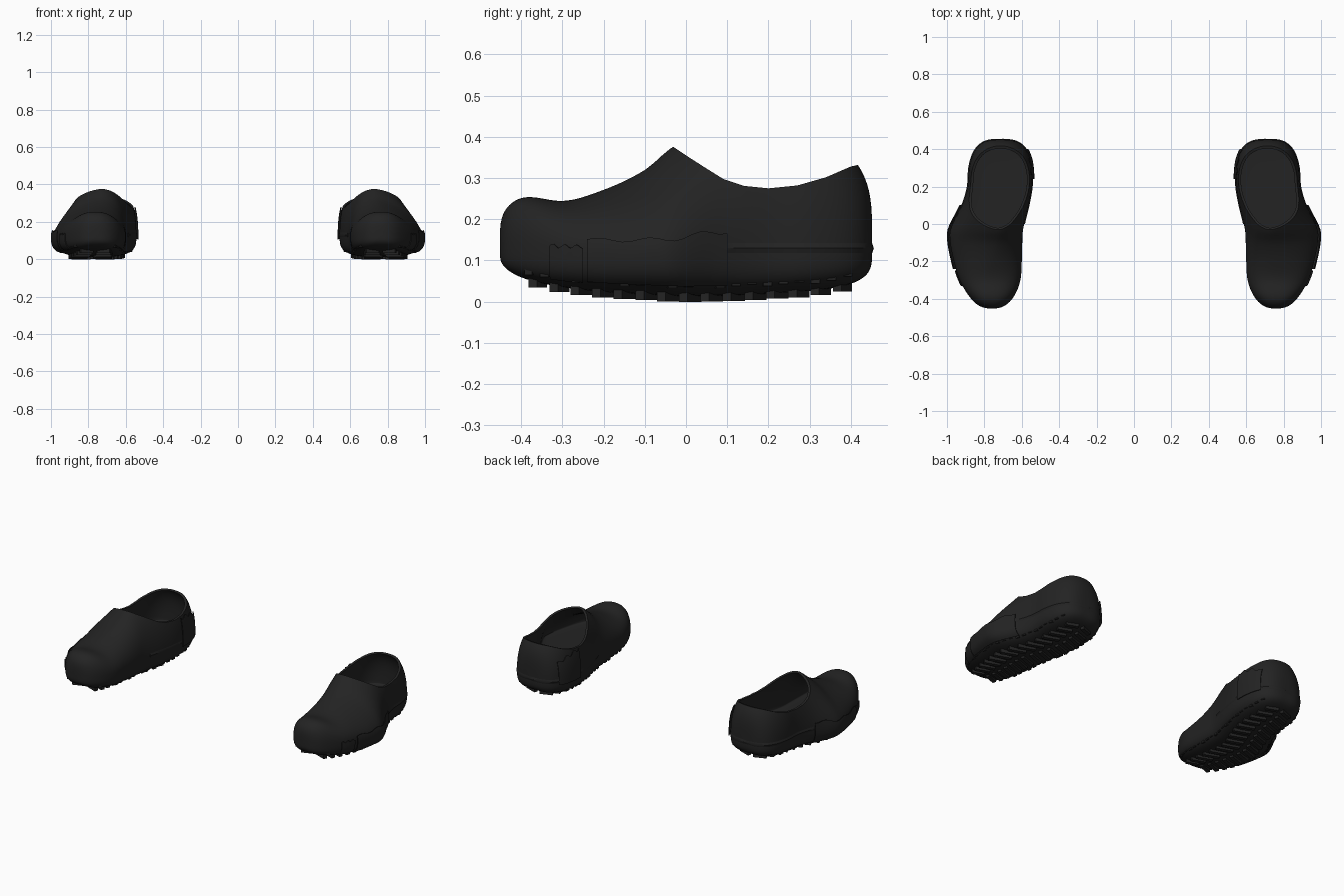
import bpy, bmesh, math
from mathutils import Matrix, Vector

cube = bpy.data.objects.get("Cube")
if cube:
    bpy.data.objects.remove(cube, do_unlink=True)

LENGTH = 0.452   # half length of a shoe
MID = 0.13       # height where the sole is widest
SIDES = 56

# Stations: y, inner x, outer x, ridge x, sole z, ridge z, inner and outer roundness
STATIONS = [
    (-.45, .57, .943, .76, .05, .29, 2.4, 2.4),
    (-.40, .57, .945, .765, .04, .284, 2.4, 2.4),
    (-.30, .577, .965, .765, .03, .251, 2.2, 2.1),
    (-.20, .591, .975, .755, .022, .273, 2.0, 1.7),
    (-.10, .596, .985, .735, .017, .32, 1.9, 1.5),
    (-.03, .593, .982, .73, .013, .377, 1.9, 1.45),
    (.10, .562, .92, .73, .014, .43, 2.0, 1.8),
    (.20, .54, .895, .72, .018, .45, 2.2, 2.2),
    (.30, .525, .903, .715, .02, .44, 2.3, 2.3),
    (.45, .505, .915, .715, .02, .40, 2.3, 2.3),
]
# Side profile of the foot opening
COLLAR = [(-.034, .378), (0, .355), (.05, .323), (.09, .298), (.14, .281), (.2, .275),
          (.27, .282), (.34, .302), (.4, .328), (.5, .35)]

rubber = bpy.data.materials.new("black rubber")
rubber.use_nodes = True
colour = (0.017, 0.017, 0.017, 1)
rubber.diffuse_color = colour
bsdf = rubber.node_tree.nodes["Principled BSDF"]
bsdf.inputs["Base Color"].default_value = colour
bsdf.inputs["Roughness"].default_value = 0.7


def station(y):
    """Smoothly interpolated station values at y."""
    y = max(STATIONS[0][0], min(STATIONS[-1][0], y))
    k = max(i for i in range(len(STATIONS) - 1) if STATIONS[i][0] <= y)
    a, b = STATIONS[k], STATIONS[k + 1]
    before, after = STATIONS[max(k - 1, 0)], STATIONS[min(k + 2, len(STATIONS) - 1)]
    h = b[0] - a[0]
    t = (y - a[0]) / h
    out = []
    for c in range(1, len(a)):
        m0 = (b[c] - before[c]) / (b[0] - before[0]) * h
        m1 = (after[c] - a[c]) / (after[0] - a[0]) * h
        out.append((2*t**3 - 3*t*t + 1) * a[c] + (t**3 - 2*t*t + t) * m0
                   + (3*t*t - 2*t**3) * b[c] + (t**3 - t*t) * m1)
    return out


def taper(y, power, half=LENGTH):
    """Rounding of the toe and heel ends."""
    return max(1 - min(abs(y) / half, 1) ** power, 0) ** (1 / power)


def width_taper(y, half=LENGTH):
    return taper(y, 2.5 if y < 0 else 3, half)


def point(y, angle, inset=0.0, floor=None):
    """Point of the shoe surface at y, around the section by angle."""
    xi, xo, xt, zb, top, p_in, p_out = station(y)
    c, s = math.cos(angle), math.sin(angle)
    reach = (xo - xt if c > 0 else xt - xi) - inset
    if s >= 0:
        height, q = top - inset - MID, (p_out if c > 0 else p_in)
    else:
        height, q = MID - (zb if floor is None else floor), 3.5
    width = reach * width_taper(y, LENGTH - inset)
    height *= taper(y, 4, LENGTH - inset)
    return Vector((xt + math.copysign(abs(c) ** (2 / q), c) * width, y,
                   MID + math.copysign(abs(s) ** (2 / q), s) * height))


def loft(inset=0.0, floor=None, steps=72):
    bm = bmesh.new()
    rings = []
    for i in range(steps + 1):
        y = (LENGTH - inset) * math.sin((2 * i / steps - 1) * math.pi / 2 * .99)
        rings.append([bm.verts.new(point(y, 2 * math.pi * (j + .5) / SIDES, inset, floor))
                      for j in range(SIDES)])
    for a, b in zip(rings, rings[1:]):
        for j in range(SIDES):
            n = (j + 1) % SIDES
            bm.faces.new((a[j], a[n], b[n], b[j]))
    bm.faces.new(rings[0])
    bm.faces.new(rings[-1])
    return bm


def to_object(name, bm):
    bmesh.ops.recalc_face_normals(bm, faces=bm.faces)
    mesh = bpy.data.meshes.new(name)
    bm.to_mesh(mesh)
    bm.free()
    mesh.materials.append(rubber)
    obj = bpy.data.objects.new(name, mesh)
    bpy.context.collection.objects.link(obj)
    return obj


def bake(obj):
    """Replace the mesh by its modified result."""
    graph = bpy.context.evaluated_depsgraph_get()
    mesh = bpy.data.meshes.new_from_object(obj.evaluated_get(graph))
    obj.modifiers.clear()
    obj.data = mesh


parts = []


def pair(obj, name):
    """Name the left part and add its mirrored right twin."""
    obj.name = "left_" + name
    mesh = obj.data.copy()
    mesh.transform(Matrix.Diagonal((-1, 1, 1, 1)))
    mesh.flip_normals()
    twin = bpy.data.objects.new("right_" + name, mesh)
    bpy.context.collection.objects.link(twin)
    parts.extend([obj, twin])


# Clog body, hollowed and cut open along the collar
body = to_object("clog_body", loft())
cavity = to_object("cavity_cutter", loft(inset=.013, floor=.115))
bm = bmesh.new()
outline = COLLAR + [(.5, .7), (COLLAR[0][0], .7)]
face = bm.faces.new([bm.verts.new((.4, y, z)) for y, z in outline])
extruded = bmesh.ops.extrude_face_region(bm, geom=[face])["geom"]
bmesh.ops.translate(bm, vec=(.8, 0, 0),
                    verts=[v for v in extruded if isinstance(v, bmesh.types.BMVert)])
opening = to_object("opening_cutter", bm)
for cutter in (cavity, opening):
    cutter.hide_render = True
    mod = body.modifiers.new("cut", "BOOLEAN")
    mod.operation = "DIFFERENCE"
    mod.solver = "EXACT"
    mod.object = cutter
bake(body)
for cutter in (cavity, opening):
    bpy.data.objects.remove(cutter, do_unlink=True)
pair(body, "clog_body")


# Thin torn shells lying over the sides
def patch(name, y0, y1, a0, a1, lift, ragged):
    bm = bmesh.new()
    n, m = 16, 8
    grid = []
    for i in range(n + 1):
        y = y0 + (y1 - y0) * i / n
        wave = ragged * math.sin(i * 1.1)
        grid.append([bm.verts.new(point(y, math.radians(a0 + (a1 - a0 + wave) * j / m), -lift))
                     for j in range(m + 1)])
    for a, b in zip(grid, grid[1:]):
        for j in range(m):
            bm.faces.new((a[j], a[j + 1], b[j + 1], b[j]))
    obj = to_object(name, bm)
    mod = obj.modifiers.new("thickness", "SOLIDIFY")
    mod.thickness = .004
    mod.offset = 0
    bake(obj)
    pair(obj, name)


patch("outer_side_panel", -.24, .1, -40, 10, .013, 2)
patch("outer_toe_panel", -.33, -.25, -45, 2, .006, 2)
patch("inner_heel_panel", .24, .4, 184, 156, .008, 2)

# Raised welt around the heel half of the sole
bm = bmesh.new()
rows = []
for i in range(61):
    t = -1.0 + 2.0 * i / 60
    # run from the outer waist round the heel to the inner waist
    y = LENGTH * math.sin((1 - abs(t)) * math.pi / 2 * .99)
    base = point(y, 0 if t < 0 else math.pi)
    centre = Vector((station(y)[2], y * .8, MID))
    out = (base - centre).normalized() * .004
    rows.append([bm.verts.new(base + d) for d in
                 (Vector((0, 0, -.012)), out, Vector((0, 0, .012)), -out)])
for a, b in zip(rows, rows[1:]):
    for j in range(4):
        bm.faces.new((a[j], a[(j + 1) % 4], b[(j + 1) % 4], b[j]))
bm.faces.new(rows[0])
bm.faces.new(rows[-1])
pair(to_object("heel_welt", bm), "heel_welt")

# Tread: lugs along both sole edges and low chevron bars across the underside
bm = bmesh.new()


def block(centre, size, turn=0.0):
    matrix = (Matrix.Translation(centre) @ Matrix.Rotation(turn, 4, "Z")
              @ Matrix.Diagonal((*size, 1)))
    bmesh.ops.create_cube(bm, size=1, matrix=matrix)


for i in range(21):
    y = -.38 + .77 * i / 20
    for angle in (-42, 222):
        a = math.radians(angle)
        p = point(y, a)
        along = point(y + .01, a) - point(y - .01, a)
        block(p + Vector((0, 0, .008 + .003 * (i % 3))), (.012, .022, .024),
              math.atan2(along.y, along.x) - math.pi / 2)
for i in range(15):
    y = -.36 + .74 * i / 14
    xi, xo, xt, zb = station(y)[:4]
    f = width_taper(y)
    z = MID - (MID - zb) * taper(y, 4)
    middle = xt + ((xi + xo) / 2 - xt) * f
    for side, turn in ((-1, .35), (1, -.35)):
        block((middle + side * .065 * f, y, z), (.1 * f, .022, .026), turn)
pair(to_object("sole_tread", bm), "sole_tread")

# Smooth shading with crisp edges
bpy.ops.object.select_all(action="DESELECT")
for obj in parts:
    obj.select_set(True)
bpy.context.view_layer.objects.active = parts[0]
bpy.ops.object.shade_smooth_by_angle(angle=math.radians(35))
